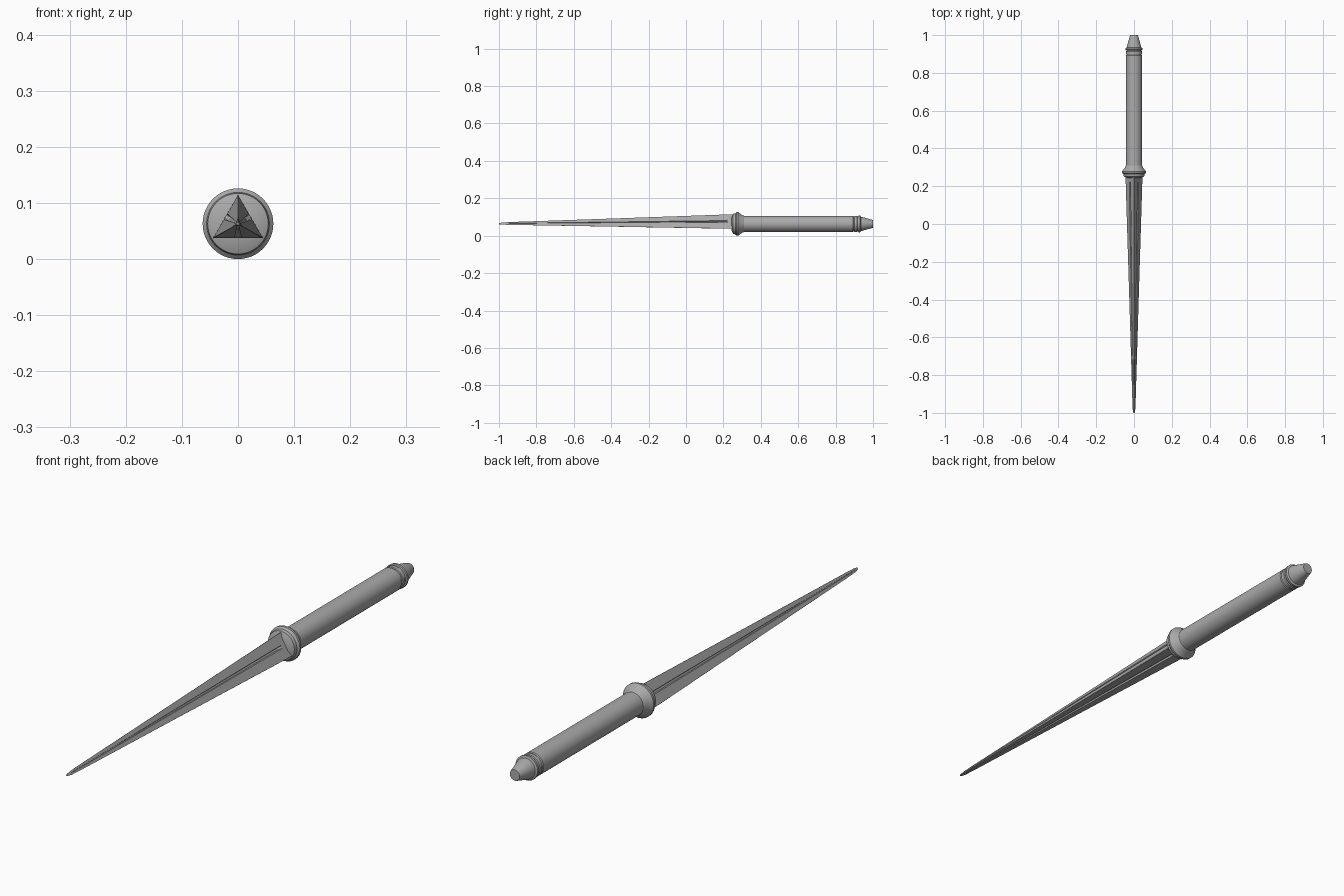
import bpy, bmesh, math

if "Cube" in bpy.data.objects:
    bpy.data.objects.remove(bpy.data.objects["Cube"])

AXIS_Z = 0.063   # height of the long axis, which runs along y

steel = bpy.data.materials.new("dark_grey")
steel.diffuse_color = (0.4, 0.4, 0.4, 1)
steel.use_nodes = True
steel.node_tree.nodes["Principled BSDF"].inputs["Base Color"].default_value = steel.diffuse_color


def finish(name, bm, angle=35):
    bmesh.ops.recalc_face_normals(bm, faces=bm.faces)
    mesh = bpy.data.meshes.new(name)
    bm.to_mesh(mesh)
    bm.free()
    mesh.materials.append(steel)
    obj = bpy.data.objects.new(name, mesh)
    bpy.context.collection.objects.link(obj)
    bpy.ops.object.select_all(action='DESELECT')
    obj.select_set(True)
    bpy.context.view_layer.objects.active = obj
    bpy.ops.object.shade_smooth_by_angle(angle=math.radians(angle))
    return obj


def loft(name, rings, angle=35):
    """Bridge closed rings of points and cap both ends."""
    bm = bmesh.new()
    vs = [[bm.verts.new(p) for p in ring] for ring in rings]
    n = len(vs[0])
    for a, b in zip(vs, vs[1:]):
        for i in range(n):
            j = (i + 1) % n
            bm.faces.new((a[i], a[j], b[j], b[i]))
    bm.faces.new(vs[0])
    bm.faces.new(vs[-1])
    return finish(name, bm, angle)


def turned(name, profile, sides=48):
    """Solid of revolution about the long axis from (radius, y) pairs."""
    rings = []
    for r, y in profile:
        rings.append([(r * math.sin(math.tau * i / sides), y,
                       AXIS_Z + r * math.cos(math.tau * i / sides))
                      for i in range(sides)])
    return loft(name, rings)


def blade_ring(y, radius, width, depth):
    """Triangular section with a groove in the middle of each face."""
    pts = []
    half = radius * math.sqrt(3) / 2
    edge = radius * 0.02
    inner = radius / 2
    for k in range(3):
        a = math.radians(60 + 120 * k)
        nx, nz = math.sin(a), math.cos(a)
        tx, tz = math.cos(a), -math.sin(a)
        for t, d in ((-half + edge, inner), (-width, inner),
                     (-width * 0.6, inner - depth), (width * 0.6, inner - depth),
                     (width, inner), (half - edge, inner)):
            pts.append((nx * d + tx * t, y, AXIS_Z + nz * d + tz * t))
    return pts


# Three-edged blade, grooves starting just ahead of the guard
loft("blade", [
    blade_ring(0.27, 0.0520, 0.006, 0),
    blade_ring(0.222, 0.0512, 0.006, 0),
    blade_ring(0.210, 0.0510, 0.006, 0.008),
    blade_ring(-0.40, 0.0290, 0.0036, 0.005),
    blade_ring(-0.93, 0.0105, 0.0014, 0.0018),
    blade_ring(-0.98, 0.0080, 0.0010, 0),
    blade_ring(-1.00, 0.0040, 0.0006, 0),
], 20)

# Flared guard
turned("guard", [(0.034, 0.243), (0.054, 0.252), (0.056, 0.264), (0.063, 0.271),
                 (0.063, 0.279), (0.047, 0.300), (0.045, 0.308), (0.042, 0.311)])

# Straight grip
turned("grip", [(0.043, 0.295), (0.043, 0.893), (0.040, 0.896)])

# Grooved end collar
turned("collar", [(0.040, 0.890), (0.040, 0.899), (0.043, 0.901), (0.043, 0.914),
                  (0.040, 0.917), (0.040, 0.921), (0.045, 0.923), (0.045, 0.931),
                  (0.039, 0.935)])

# Tapered pommel
turned("pommel", [(0.039, 0.930), (0.038, 0.938), (0.022, 0.995), (0.020, 1.0)])
